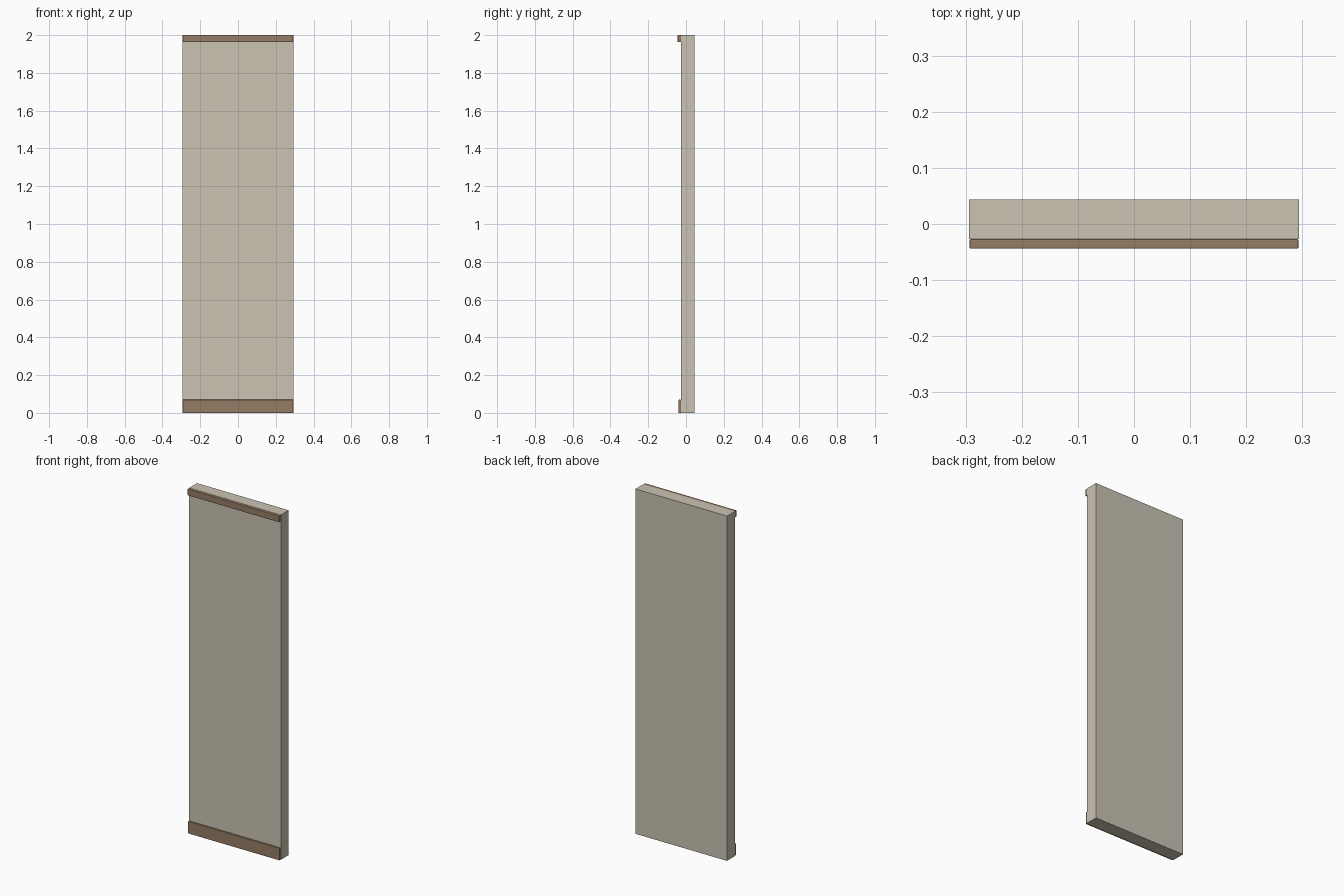
import bpy

cube = bpy.data.objects.get("Cube")
if cube:
    bpy.data.objects.remove(cube, do_unlink=True)


def material(name, color):
    mat = bpy.data.materials.new(name)
    mat.use_nodes = True
    mat.diffuse_color = color
    mat.node_tree.nodes["Principled BSDF"].inputs["Base Color"].default_value = color
    return mat


def box(name, low, high, mat, bevel=0):
    """Box between two corners, with optional rounded edges."""
    center = [(a + b) / 2 for a, b in zip(low, high)]
    bpy.ops.mesh.primitive_cube_add(size=1, location=center)
    obj = bpy.context.object
    obj.name = name
    obj.scale = [b - a for a, b in zip(low, high)]
    bpy.ops.object.transform_apply(location=False, rotation=False, scale=True)
    obj.data.materials.append(mat)
    if bevel:
        mod = obj.modifiers.new("edge_round", 'BEVEL')
        mod.width = bevel
        mod.segments = 2
    return obj


plaster = material("warm_plaster", (0.59, 0.55, 0.45, 1))
wood = material("brown_wood", (0.30, 0.20, 0.13, 1))

half_width = 0.294
wall_front = -0.027

# Plain wall panel
box("wall_panel", (-half_width, wall_front, 0), (half_width, 0.044, 2), plaster)

# Wooden trims along the foot and head of the front face
trim_half = half_width - 0.001
box("baseboard", (-trim_half, -0.039, 0), (trim_half, wall_front, 0.07), wood, 0.002)
box("crown_trim", (-trim_half, -0.044, 1.963), (trim_half, wall_front, 2), wood, 0.002)
